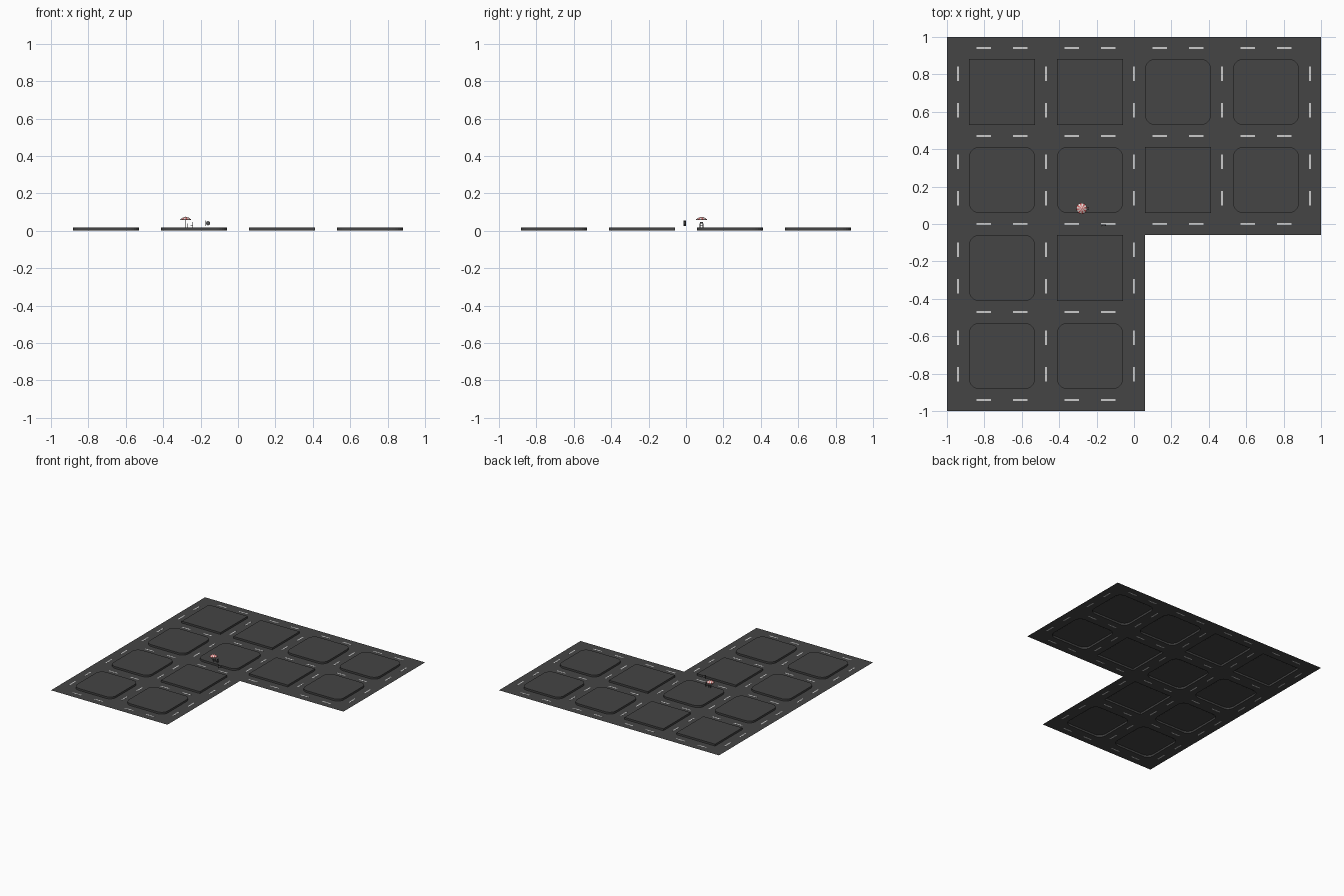
import bpy, bmesh
from math import sin, cos, pi
from mathutils import Matrix, Vector

if "Cube" in bpy.data.objects:
    bpy.data.objects.remove(bpy.data.objects["Cube"])

U = 2 / 17            # street width; blocks are three streets wide
PITCH = 4 * U
HALF = 1.5 * U
CURB = 0.016
ROAD_Z = 0.0005


def material(name, rgb):
    m = bpy.data.materials.new(name)
    m.diffuse_color = (*rgb, 1)
    m.use_nodes = True
    m.node_tree.nodes["Principled BSDF"].inputs["Base Color"].default_value = m.diffuse_color
    return m


ASPHALT = material("asphalt", (0.06, 0.06, 0.06))
PAVING = material("paving", (0.058, 0.058, 0.058))
PAINT = material("road_paint", (0.8, 0.82, 0.8))
RED = material("canopy_red", (0.6, 0.12, 0.12))
WHITE = material("canopy_white", (0.8, 0.75, 0.72))
METAL = material("dark_metal", (0.09, 0.09, 0.09))


def finish(name, bm, *mats):
    me = bpy.data.meshes.new(name)
    bm.to_mesh(me)
    bm.free()
    ob = bpy.data.objects.new(name, me)
    bpy.context.collection.objects.link(ob)
    for m in mats:
        me.materials.append(m)
    return ob


def add_box(bm, c, size):
    bmesh.ops.create_cube(bm, size=1, matrix=Matrix.Translation(c) @ Matrix.Diagonal((*size, 1)))


def add_rod(bm, x, y, z0, z1, r0, r1=None, n=12):
    bmesh.ops.create_cone(bm, cap_ends=True, segments=n, radius1=r0,
                          radius2=r0 if r1 is None else r1, depth=z1 - z0,
                          matrix=Matrix.Translation((x, y, (z0 + z1) / 2)))


def block_outline(cx, cy, rounded):
    if not rounded:
        return [(cx + sx * HALF, cy + sy * HALF) for sx, sy in ((1, 1), (-1, 1), (-1, -1), (1, -1))]
    r, n, pts = 0.055, 6, []
    for q, (sx, sy) in enumerate(((1, 1), (-1, 1), (-1, -1), (1, -1))):
        for i in range(n + 1):
            a = (q + i / n) * pi / 2
            pts.append((cx + sx * (HALF - r) + r * cos(a), cy + sy * (HALF - r) + r * sin(a)))
    return pts


def add_loop(bm, pts, z):
    vs = [bm.verts.new((x, y, z)) for x, y in pts]
    return vs, [bm.edges.new((a, b)) for a, b in zip(vs, vs[1:] + vs[:1])]


# Block layout from back to front: S square corners, R rounded corners
LAYOUT = ["SSRR", "RRSR", "RS", "RR"]
cells = [((c - 1.5) * PITCH, (1.5 - r) * PITCH, k == "R")
         for r, row in enumerate(LAYOUT) for c, k in enumerate(row)]

# Road sheet, cut out around the raised blocks
bm = bmesh.new()
h = U / 2
edges = add_loop(bm, [(-1, -1), (h, -1), (h, -h), (1, -h), (1, 1), (-1, 1)], ROAD_Z)[1]
for cell in cells:
    edges += add_loop(bm, block_outline(*cell), ROAD_Z)[1]
bmesh.ops.triangle_fill(bm, use_beauty=True, edges=edges, normal=(0, 0, 1))
finish("road", bm, ASPHALT)

# Raised pavement blocks with curbs
for i, cell in enumerate(cells):
    bm = bmesh.new()
    pts = block_outline(*cell)
    low = [bm.verts.new((x, y, 0)) for x, y in pts]
    top = [bm.verts.new((x, y, CURB)) for x, y in pts]
    bm.faces.new(top)
    for j in range(len(pts)):
        k = (j + 1) % len(pts)
        bm.faces.new((low[j], low[k], top[k], top[j]))
    finish(f"pavement_block_{i + 1}", bm, PAVING)

# Lane dashes: two on every side of every block
dashes = set()
for cx, cy, _ in cells:
    for s in (-1, 1):
        for t in (-0.098, 0.098):
            dashes.add((round(cx + t, 4), round(cy + s * PITCH / 2, 4), 0))
            dashes.add((round(cx + s * PITCH / 2, 4), round(cy + t, 4), 1))
bm = bmesh.new()
for x, y, upright in sorted(dashes):
    size = (0.01, 0.077, 0.001) if upright else (0.077, 0.01, 0.001)
    add_box(bm, (x, y, 0.0005), size)
finish("lane_dashes", bm, PAINT)

# Striped parasol canopy
PX, PY = -0.28, 0.083
bm = bmesh.new()
N = 16
rings = []
for r, z in ((0.03, 0.057), (0.029, 0.061), (0.016, 0.070)):
    rings.append([bm.verts.new((PX + r * cos(2 * pi * i / N), PY + r * sin(2 * pi * i / N), z))
                  for i in range(N)])
tip = bm.verts.new((PX, PY, 0.075))
for i in range(N):
    k = (i + 1) % N
    for a, b in zip(rings, rings[1:]):
        bm.faces.new((a[i], a[k], b[k], b[i])).material_index = i % 2
    bm.faces.new((rings[-1][i], rings[-1][k], tip)).material_index = i % 2
finish("parasol_canopy", bm, RED, WHITE)

# Parasol pole
bm = bmesh.new()
add_rod(bm, PX, PY, CURB, 0.077, 0.0012)
finish("parasol_pole", bm, METAL)

# Table
bm = bmesh.new()
add_rod(bm, PX, PY, 0.038, 0.040, 0.016, n=20)
for sx in (-1, 1):
    for sy in (-1, 1):
        add_box(bm, (PX + sx * 0.009, PY + sy * 0.009, (CURB + 0.038) / 2),
                (0.0015, 0.0015, 0.038 - CURB))
finish("table", bm, METAL)

# Chair beside the table
CX = PX + 0.032
bm = bmesh.new()
add_box(bm, (CX, PY, 0.029), (0.014, 0.014, 0.002))
add_box(bm, (CX + 0.0065, PY, 0.043), (0.0015, 0.014, 0.009))
for sx in (-1, 1):
    for sy in (-1, 1):
        z1 = 0.045 if sx > 0 else 0.029
        add_box(bm, (CX + sx * 0.0063, PY + sy * 0.0063, (CURB + z1) / 2),
                (0.0014, 0.0014, z1 - CURB))
finish("chair", bm, METAL)

# Small hanging sign over the street: bracket plate and round panel
bm = bmesh.new()
add_box(bm, (-0.172, -0.007, 0.040), (0.004, 0.012, 0.028))
finish("sign_bracket", bm, METAL)
bm = bmesh.new()
bmesh.ops.create_cone(bm, cap_ends=True, segments=20, radius1=0.011, radius2=0.011, depth=0.008,
                      matrix=Matrix.Translation((-0.16, -0.007, 0.040)) @ Matrix.Rotation(pi / 2, 4, 'X'))
finish("sign_panel", bm, METAL)
